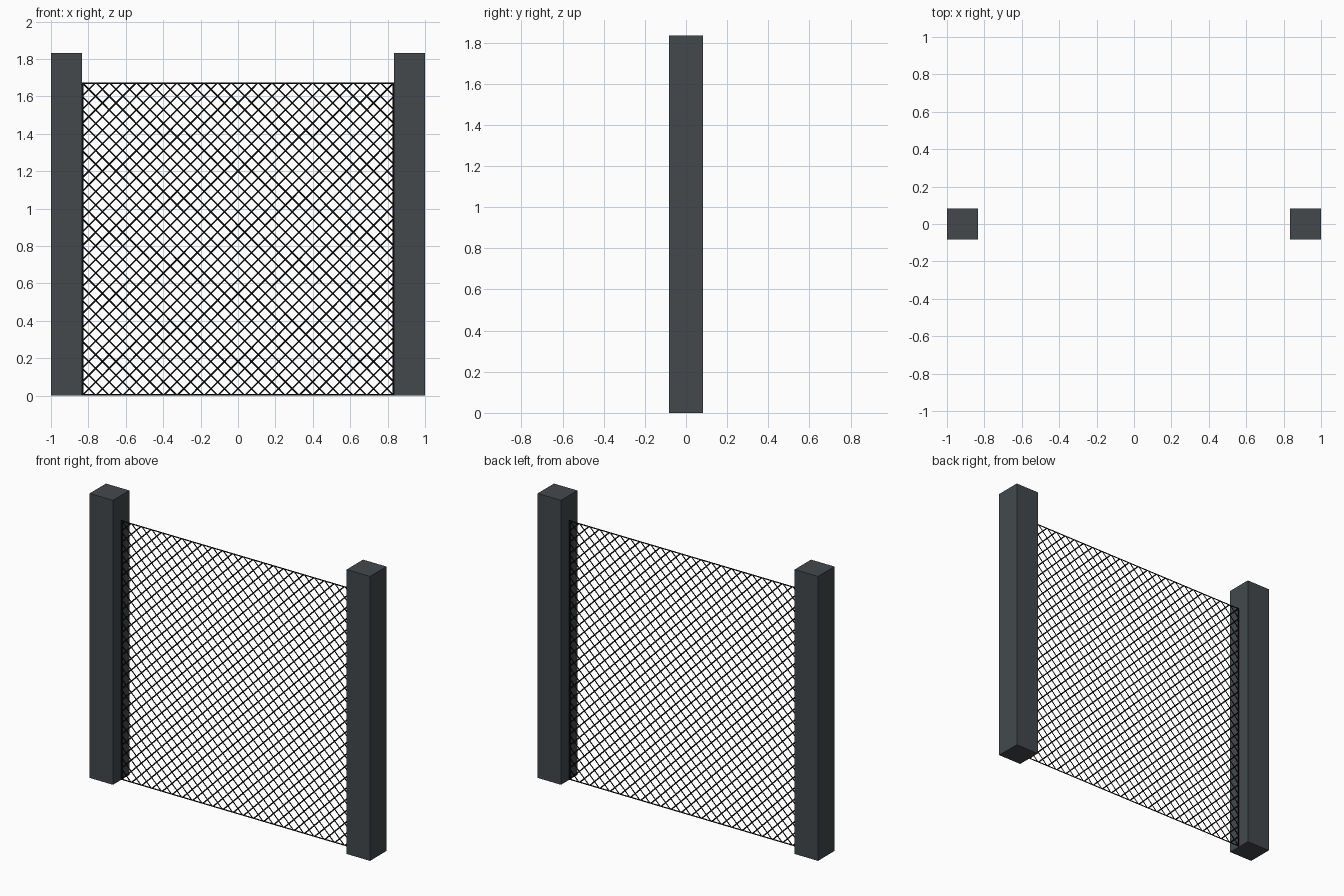
import bpy
import bmesh
from mathutils import Vector

cube = bpy.data.objects.get("Cube")
if cube:
    bpy.data.objects.remove(cube, do_unlink=True)

POST = 1 / 6            # post thickness
POST_H = 11 * POST      # post height
SIDE = 10 * POST        # width of the wire panel
BASE, TOP = 0.001, 1.674  # lower and upper edge of the wire panel
CELLS = 23              # diamonds along each side
WIRE = 0.008            # wire width


def material(name, color):
    mat = bpy.data.materials.new(name)
    mat.use_nodes = True
    mat.diffuse_color = color
    bsdf = mat.node_tree.nodes["Principled BSDF"]
    bsdf.inputs["Base Color"].default_value = color
    bsdf.inputs["Roughness"].default_value = 0.8
    return mat


def add_object(name, bm, mat):
    mesh = bpy.data.meshes.new(name)
    bm.to_mesh(mesh)
    bm.free()
    mesh.materials.append(mat)
    obj = bpy.data.objects.new(name, mesh)
    bpy.context.collection.objects.link(obj)


def strip(bm, start, end):
    """Flat wire in the xz plane, facing the front."""
    a, b = Vector((start[0], 0, start[1])), Vector((end[0], 0, end[1]))
    d = (b - a).normalized()
    side = Vector((-d.z, 0, d.x)) * WIRE / 2
    bm.faces.new([bm.verts.new(p) for p in (a - side, b - side, b + side, a + side)])


def trim(bm, point, outward):
    """Cut away everything beyond a plane."""
    bmesh.ops.bisect_plane(bm, geom=bm.verts[:] + bm.edges[:] + bm.faces[:],
                           plane_co=point, plane_no=outward, clear_outer=True)


post_grey = material("dark slate grey", (0.057, 0.066, 0.073, 1))
wire_black = material("wire black", (0.003, 0.003, 0.003, 1))

# Square posts
for name, sign in (("left_post", 1), ("right_post", -1)):
    bm = bmesh.new()
    bmesh.ops.create_cube(bm, size=1)
    bmesh.ops.scale(bm, vec=(POST, POST, POST_H), verts=bm.verts)
    bmesh.ops.translate(bm, vec=(sign * (1 - POST / 2), 0, POST_H / 2), verts=bm.verts)
    add_object(name, bm, post_grey)

# Diagonal wires in both directions, trimmed to the panel
half = SIDE / 2
bm = bmesh.new()
for i in range(-CELLS, CELLS + 1):
    shift = i * SIDE / CELLS
    for sign in (1, -1):
        strip(bm, (sign * (shift - half), BASE), (sign * (shift + half), TOP))
for x in (-half, half):
    trim(bm, (x, 0, 0), (x, 0, 0))
for z, up in ((BASE, -1), (TOP, 1)):
    trim(bm, (0, 0, z), (0, 0, up))
add_object("diamond_wire_mesh", bm, wire_black)

# Thin border wire around the mesh
bm = bmesh.new()
inset = WIRE / 2
for z in (BASE + inset, TOP - inset):
    strip(bm, (-half, z), (half, z))
for x in (inset - half, half - inset):
    strip(bm, (x, BASE), (x, TOP))
add_object("border_wire", bm, wire_black)
